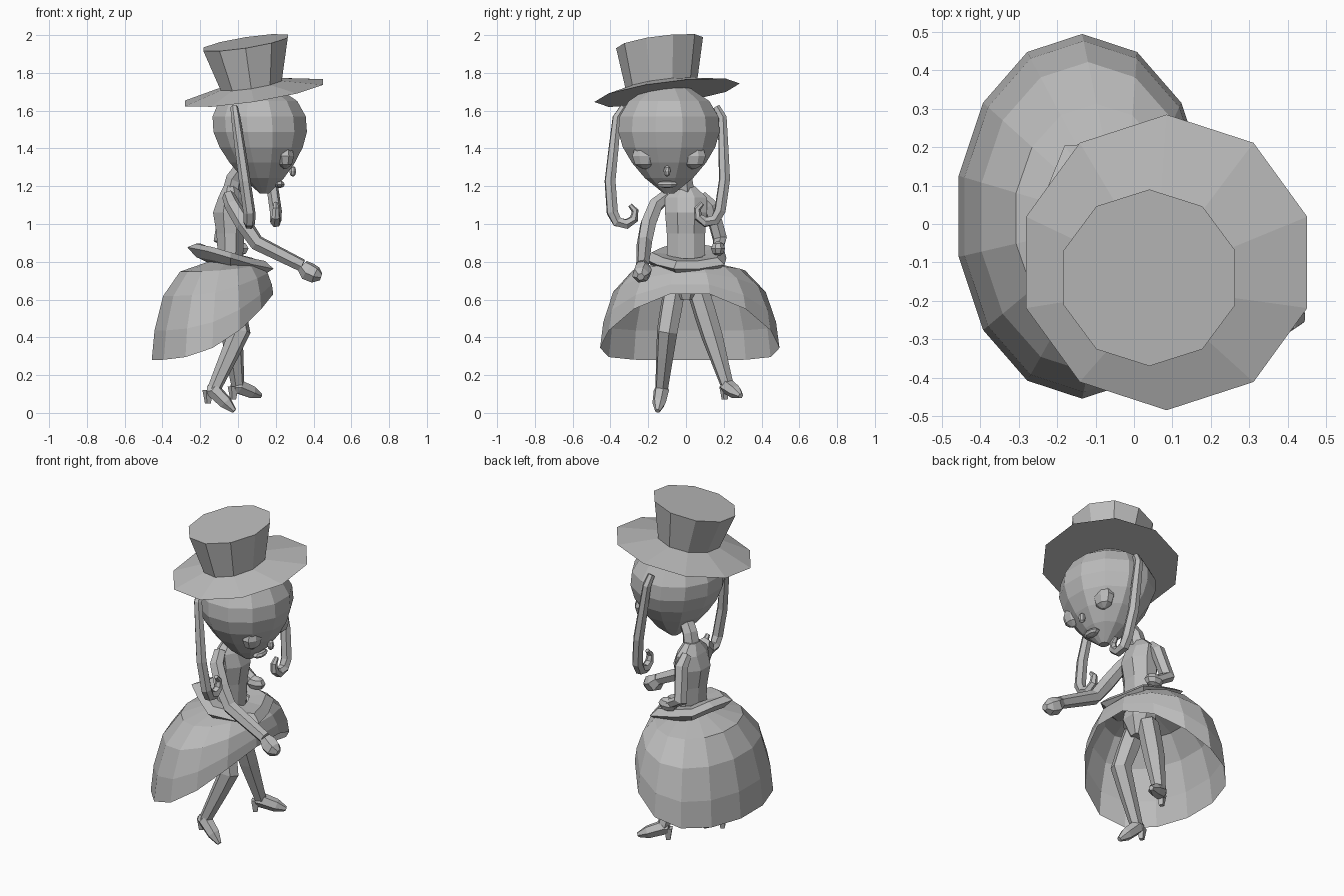
import bpy, bmesh, math
from mathutils import Vector

if "Cube" in bpy.data.objects:
    bpy.data.objects.remove(bpy.data.objects["Cube"], do_unlink=True)

# One plain clay colour for the whole figure
grey = (0.5, 0.5, 0.5, 1)
clay = bpy.data.materials.new("light_grey")
clay.use_nodes = True
clay.diffuse_color = grey
clay.node_tree.nodes["Principled BSDF"].inputs["Base Color"].default_value = grey


def loft(name, rings, capped=True):
    """Skin a list of equal-length rings with flat faces."""
    bm = bmesh.new()
    loops = [[bm.verts.new(point) for point in ring] for ring in rings]
    count = len(loops[0])
    for lower, upper in zip(loops, loops[1:]):
        for i in range(count):
            following = (i + 1) % count
            bm.faces.new((lower[i], lower[following], upper[following], upper[i]))
    if capped:
        bm.faces.new(loops[0][::-1])
        bm.faces.new(loops[-1])
    bmesh.ops.recalc_face_normals(bm, faces=bm.faces[:])
    mesh = bpy.data.meshes.new(name)
    bm.to_mesh(mesh)
    bm.free()
    mesh.materials.append(clay)
    obj = bpy.data.objects.new(name, mesh)
    bpy.context.collection.objects.link(obj)


def ellipse(centre, depth, width, sides=10, lean_x=0, lean_y=0):
    """Ring around a centre, optionally leaning along x and y."""
    points = []
    for i in range(sides):
        angle = math.tau * (i + 0.5) / sides
        dx, dy = depth * math.cos(angle), width * math.sin(angle)
        points.append(Vector(centre) + Vector((dx, dy, lean_x * dx + lean_y * dy)))
    return points


def tube(name, path, start, end, bulge=0, sides=6):
    """Limb along a path, tapering from start to end radius with a swelling between."""
    centres = [Vector(point) for point in path]
    last = len(centres) - 1
    side = Vector((0.3, 1, 0.1))
    rings = []
    for i, centre in enumerate(centres):
        along = (centres[min(i + 1, last)] - centres[max(i - 1, 0)]).normalized()
        side = (side - along * side.dot(along)).normalized()
        up = along.cross(side)
        t = i / last
        radius = start + (end - start) * t + bulge * math.sin(math.pi * t)
        angles = [math.tau * k / sides for k in range(sides)]
        rings.append([centre + radius * (side * math.cos(a) + up * math.sin(a)) for a in angles])
    loft(name, rings)


def blob(name, centre, depth, width, height):
    """Small faceted ellipsoid."""
    rings = []
    for step in range(5):
        angle = math.pi * (step + 0.2) / 4.4
        offset = Vector((0, 0, -height * math.cos(angle)))
        spread = math.sin(angle)
        rings.append(ellipse(Vector(centre) + offset, depth * spread, width * spread, 8))
    loft(name, rings)


# Top hat: leaning brim and flared crown
hat_lean = {"lean_x": 0.155, "lean_y": 0.127}
brim = ellipse((0.085, -0.1, 1.695), 0.385, 0.385, **hat_lean)
crown_base = ellipse((0.07, -0.13, 1.74), 0.17, 0.19, **hat_lean)
crown_top = ellipse((0.04, -0.14, 1.96), 0.235, 0.23, **hat_lean)
loft("top_hat", [brim, crown_base, crown_top])

# Egg-shaped head, widest above the middle and narrow at the chin
head_rings = []
head_steps = 7
for step in range(head_steps + 1):
    t = 0.02 + 0.95 * step / head_steps
    swell = math.sqrt(math.sin(math.pi * t ** 1.5))
    chin = 1 - t
    centre = (0.1 + 0.04 * chin, -0.09, 1.15 + 0.6 * t)
    head_rings.append(ellipse(centre, 0.26 * swell, (0.26 + 0.05 * chin) * swell, 12))
loft("head", head_rings)

# Face: lips, nose and large shallow eyes
blob("lips", (0.22, -0.1, 1.21), 0.03, 0.06, 0.02)
blob("nose", (0.29, -0.1, 1.28), 0.02, 0.02, 0.03)
for label, y in (("right_eye", -0.22), ("left_eye", 0.04)):
    blob(label, (0.25, y, 1.36), 0.05, 0.07, 0.07)


def hanging_lock(name, top, curl, outward):
    """Strand of hair falling beside the face and curling inward at its end."""
    top, curl = Vector(top), Vector(curl)
    size = 0.07
    start = curl + Vector((0, outward * size, 0))
    bow = Vector((0, outward * 0.03, 0))
    path = [top, top.lerp(start, 0.1) + bow, top.lerp(start, 0.4) + bow, top.lerp(start, 0.7) + bow]
    turns = 6
    for step in range(turns):
        angle = math.radians(48) * step
        radius = size * (1 - 0.4 * step / turns)
        path.append(curl + radius * Vector((0, outward * math.cos(angle), -math.sin(angle))))
    tube(name, path, 0.02, 0.012, 0.016)


hanging_lock("right_lock", (-0.02, -0.33, 1.62), (0.06, -0.32, 1.06), -1)
hanging_lock("left_lock", (0.12, 0.16, 1.62), (0.2, 0.11, 1.07), 1)

# Torso from hips to shoulders: height, half depth, half width
torso_profile = [
    (0.6, 0.05, 0.05), (0.7, 0.09, 0.11), (0.8, 0.07, 0.11), (0.95, 0.08, 0.11),
    (1.06, 0.1, 0.12), (1.14, 0.07, 0.12), (1.2, 0.04, 0.05)]
loft("torso", [ellipse((-0.04, 0, z), depth, width, 8) for z, depth, width in torso_profile])
tube("neck", [(-0.04, 0, 1.15), (-0.02, -0.01, 1.24), (0.06, -0.05, 1.35)], 0.05, 0.04)

# Right arm reaches forward, left arm rests on the hip
right_wrist = (0.34, -0.23, 0.78)
tube("right_arm", [(-0.05, -0.1, 1.15), (-0.03, -0.16, 1.1), (0.03, -0.2, 1),
                   (0.1, -0.22, 0.9), right_wrist], 0.035, 0.035, 0.01)
tube("right_hand", [right_wrist, (0.37, -0.23, 0.75), (0.41, -0.24, 0.73), (0.44, -0.24, 0.72)],
     0.035, 0.02, 0.025)
left_wrist = (0, 0.17, 0.87)
tube("left_arm", [(-0.06, 0.08, 1.15), (-0.06, 0.13, 1.1), (-0.09, 0.18, 0.92), left_wrist],
     0.03, 0.03, 0.012)
blob("left_hand", left_wrist, 0.06, 0.04, 0.04)

# Bell skirt: hem dips at the back and rises at the front
waist_height = 0.8
waist = ellipse((-0.06, 0.01, waist_height), 0.1, 0.12, 14)
hem = ellipse((-0.135, 0.02, 0), 0.33, 0.475, 14)
for point in hem:
    forward = (point.x + 0.465) / 0.66
    point.z = 0.28 + 0.36 * max(forward, 0) ** 2.5
skirt_rings = [waist]
for reach, drop in ((0.5, 0.1), (0.8, 0.35), (0.95, 0.7), (1, 1)):
    skirt_ring = []
    for top, bottom in zip(waist, hem):
        point = top.lerp(bottom, reach)
        point.z = waist_height + (bottom.z - waist_height) * drop
        skirt_ring.append(point)
    skirt_rings.append(skirt_ring)
loft("skirt", skirt_rings, capped=False)

# Pointed sash around the waist, lower at the front than at the back
sash_middle = Vector((-0.04, 0.01, 0.82))
sash_tips = ellipse(sash_middle, 0.24, 0.24, 10, lean_x=-0.25)
for inner_tip in sash_tips[::2]:
    inner_tip.xy = sash_middle.xy.lerp(inner_tip.xy, 0.85)


def sash_ring(scale, lift):
    return [sash_middle.lerp(tip, scale) + Vector((0, 0, lift)) for tip in sash_tips]


loft("sash", [sash_ring(0.4, 0.02), sash_ring(0.8, 0.03), sash_tips,
              sash_ring(0.8, -0.04), sash_ring(0.4, -0.06)], capped=False)


def leg(prefix, hip, knee, ankle, toe):
    """Tapered leg with a heeled shoe pointing at the toe."""
    hip, knee, ankle, toe = map(Vector, (hip, knee, ankle, toe))
    calf = knee.lerp(ankle, 0.4)
    tube(prefix + "_leg", [hip, hip.lerp(knee, 0.5), knee, calf, ankle], 0.06, 0.035, 0.01)
    forward = toe - ankle
    forward.z = 0
    back = ankle - forward.normalized() * 0.03
    ball = ankle.lerp(toe, 0.6)
    tube(prefix + "_shoe", [back, ankle, ball, toe], 0.03, 0.014, 0.02)
    tube(prefix + "_heel", [back, back - Vector((0, 0, 0.07))], 0.03, 0.016, sides=4)


# Right knee bent, left leg stepping outward
leg("right", (-0.05, -0.06, 0.66), (0.01, -0.1, 0.43), (-0.13, -0.13, 0.12), (-0.02, -0.15, 0.01))
leg("left", (-0.05, 0.06, 0.66), (-0.03, 0.14, 0.4), (0, 0.22, 0.14), (0.12, 0.29, 0.09))
